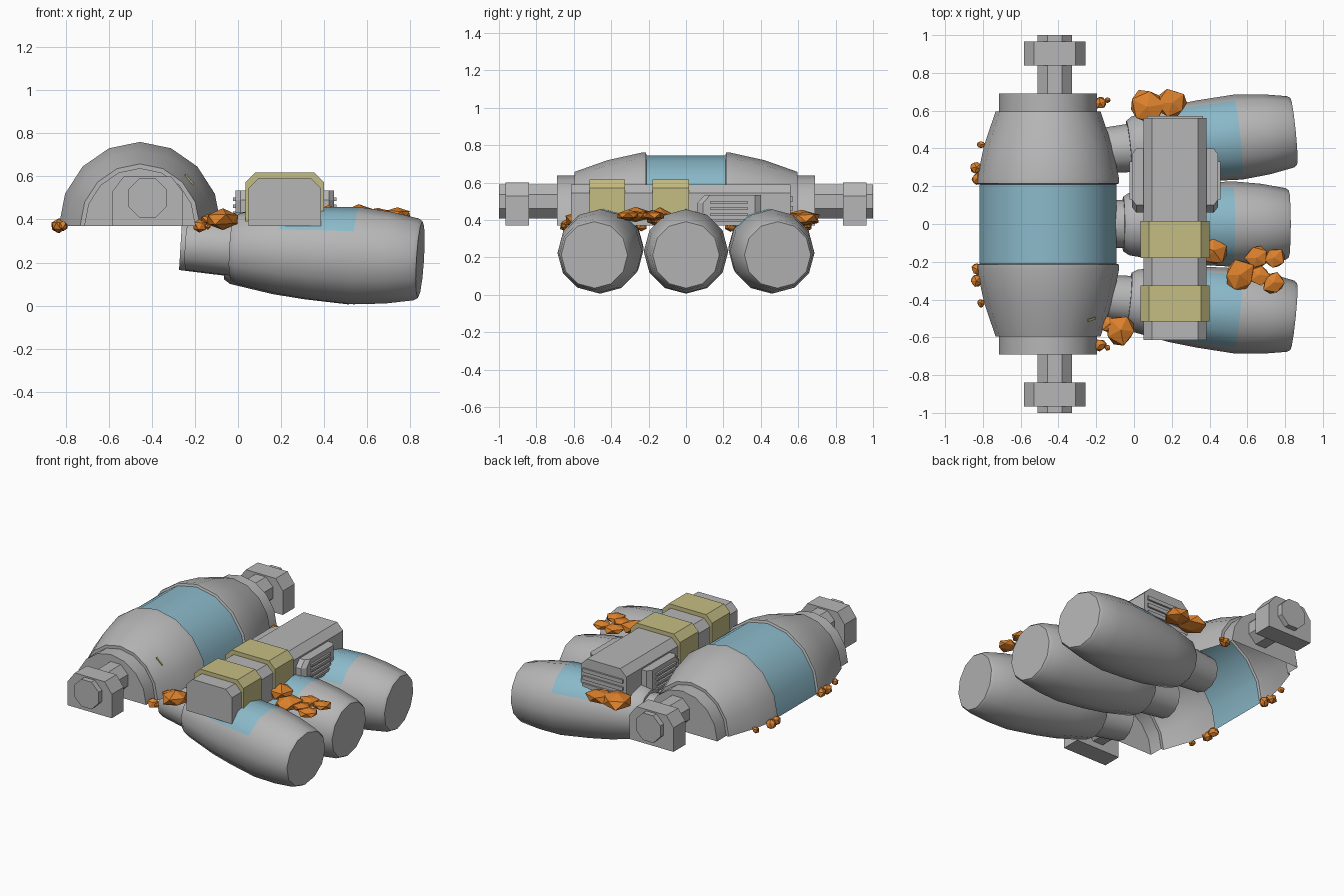
import bpy, bmesh, math, random
from mathutils import Vector, Matrix

random.seed(4)
cube = bpy.data.objects.get("Cube")
if cube:
    bpy.data.objects.remove(cube)


def material(name, rgb):
    m = bpy.data.materials.new(name)
    m.use_nodes = True
    m.diffuse_color = (*rgb, 1)
    m.node_tree.nodes["Principled BSDF"].inputs["Base Color"].default_value = (*rgb, 1)
    return m


GRAY = material("hull gray", (0.47, 0.47, 0.47))
BLUE = material("panel blue", (0.26, 0.49, 0.59))
OLIVE = material("strap olive", (0.56, 0.51, 0.23))
ORANGE = material("crystal orange", (0.72, 0.22, 0.025))


def finish(name, bm, mats, smooth=None):
    mesh = bpy.data.meshes.new(name)
    bmesh.ops.recalc_face_normals(bm, faces=bm.faces)
    bm.to_mesh(mesh)
    bm.free()
    for m in mats:
        mesh.materials.append(m)
    if smooth:
        for p in mesh.polygons:
            p.use_smooth = True
        mesh.set_sharp_from_angle(angle=math.radians(smooth))
    ob = bpy.data.objects.new(name, mesh)
    bpy.context.collection.objects.link(ob)
    return ob


def loft(name, rings, mats, closed=True, rule=None, smooth=None):
    """Skin a list of equal-length rings; rule(segment, side) gives the material."""
    bm = bmesh.new()
    rows = [[bm.verts.new(p) for p in ring] for ring in rings]
    n = len(rows[0])
    for i, (a, b) in enumerate(zip(rows, rows[1:])):
        for j in range(n if closed else n - 1):
            k = (j + 1) % n
            f = bm.faces.new((a[j], a[k], b[k], b[j]))
            f.material_index = rule(i, j) if rule else 0
    bm.faces.new(rows[0])
    bm.faces.new(rows[-1])
    return finish(name, bm, mats, smooth)


def prism(name, outline, y0, y1, mat=GRAY):
    """Extrude an x-z outline along y."""
    return loft(name, [[(x, y, z) for x, z in outline] for y in (y0, y1)], [mat])


def box(name, x0, x1, y0, y1, z0, z1, mat=GRAY):
    return prism(name, [(x0, z0), (x1, z0), (x1, z1), (x0, z1)], y0, y1, mat)


BASE = 0.37

# Half-round drum, open below, with a blue middle band and raised rims
half = [(0.21, 0.375), (0.215, 0.39), (0.24, 0.39), (0.42, 0.35),
        (0.595, 0.288), (0.595, 0.268), (0.69, 0.268)]
stations = [(-y, r) for y, r in reversed(half)] + half


def arch(y, r):
    return [(-0.455 + 0.965 * r * math.cos(math.pi * k / 8), y,
             BASE + r * math.sin(math.pi * k / 8)) for k in range(9)]


loft("drum", [arch(y, r) for y, r in stations], [GRAY, BLUE], closed=False,
     rule=lambda i, j: int(i == len(half) - 1), smooth=30)

# Axle stubs and their bearing blocks
block = [(-0.583, BASE), (-0.583, 0.53), (-0.53, 0.6),
         (-0.31, 0.6), (-0.257, 0.53), (-0.257, BASE)]
octagon = [(-0.42 + 0.098 * math.cos(math.pi * (k + 0.5) / 4),
            0.5 + 0.098 * math.sin(math.pi * (k + 0.5) / 4)) for k in range(8)]
for side, word in ((-1, "front"), (1, "back")):
    prism(word + "_axle", octagon, side * 0.68, side)
    prism(word + "_axle_block", block, side * 0.84, side * 0.965)

# Small marking on the drum
mark = box("drum_marking", -0.03, 0.03, -0.006, 0.006, -0.004, 0.004, OLIVE)
mark.location = (-0.225, -0.505, 0.585)
mark.rotation_euler = (0.25, 0.85, 0.3)

# Long casing with two wider strap sections, open below
plain, strap = (0.168, 0.59), (0.183, 0.617)
cuts = [(-0.615, plain), (-0.515, plain), (-0.515, strap), (-0.325, strap),
        (-0.325, plain), (-0.18, plain), (-0.18, strap), (0.015, strap),
        (0.015, plain), (0.56, plain)]


def casing(y, size):
    w, top = size
    pts = [(-w, BASE), (-w, top - 0.045), (0.045 - w, top),
           (w - 0.045, top), (w, top - 0.045), (w, BASE)]
    return [(0.217 + x, y, z) for x, z in pts]


loft("casing", [casing(y, s) for y, s in cuts], [GRAY, OLIVE], closed=False,
     rule=lambda i, j: int(i in (1, 2, 3, 5, 6, 7)))

# Ribs on the casing's back end
for k in range(3):
    z = 0.4 + 0.05 * k
    box(f"back_rib_{k}", 0.07, 0.365, 0.55, 0.572, z, z + 0.025)

# Louvred vents on both sides of the casing
for side, word in ((-1, "right"), (1, "left")):
    def vent_ring(x, inset):
        x = 0.217 + side * x
        return [(x, 0.06 + inset, BASE), (x, 0.06 + inset, 0.49), (x, 0.1 + inset, 0.535),
                (x, 0.4 - inset, 0.535), (x, 0.4 - inset, BASE)]
    loft(word + "_vent", [vent_ring(0.15, 0), vent_ring(0.205, 0),
                          vent_ring(0.228, 0.03)], [GRAY])
    for k in range(4):
        z = 0.39 + 0.032 * k
        xs = sorted(0.217 + side * d for d in (0.22, 0.24))
        box(f"{word}_louvre_{k}", *xs, 0.13, 0.33, z, z + 0.016)

# Three barrel tanks, fanned out, each with a blue panel on top
profile = [(-0.74, 0.115), (-0.53, 0.128), (-0.53, 0.145), (-0.5, 0.165), (-0.3, 0.2),
           (-0.15, 0.215), (0.05, 0.226), (0.2, 0.213), (0.33, 0.19), (0.348, 0.178)]
for word, y, x in (("front", -0.455, 0.5), ("middle", 0, 0.472), ("back", 0.455, 0.5)):
    rings = [[(t, r * math.sin(math.pi * k / 6), r * math.cos(math.pi * k / 6))
              for k in range(12)] for t, r in profile]
    tank = loft(word + "_tank", rings, [GRAY, BLUE], smooth=32,
                rule=lambda i, j: int(i in (4, 5) and j in (0, 1, 10, 11)))
    tank.location = (x, y, 0.235)
    tank.rotation_euler = (0, math.radians(3.5), 0.22 * y)


# Faceted crystal clusters
def crystals(name, lumps, z, flat):
    bm = bmesh.new()
    for x, y, r in lumps:
        spin = Matrix.Rotation(random.uniform(0, 6), 4, "Z")
        lump = bmesh.ops.create_icosphere(bm, subdivisions=1, radius=r)["verts"]
        for v in lump:
            v.co = spin @ v.co * random.uniform(0.85, 1.15)
            v.co.z *= flat
            v.co += Vector((x, y, z))
    return finish(name, bm, [ORANGE])


crystals("back_crystals", [(0.07, 0.62, 0.1), (0.2, 0.64, 0.08)], 0.41, 0.5)
crystals("front_crystals", [(-0.07, -0.56, 0.085), (-0.13, -0.53, 0.05)], 0.4, 0.55)
crystals("middle_crystals", [(0.42, -0.14, 0.085)], 0.41, 0.6)
crystals("tank_crystals", [(0.56, -0.27, 0.09), (0.65, -0.18, 0.065), (0.74, -0.18, 0.06),
                           (0.74, -0.31, 0.065), (0.66, -0.27, 0.06)], 0.425, 0.45)
for side, word in ((-1, "front"), (1, "back")):
    crystals(word + "_drum_crystals",
             [(x, side * y, r) for x, y, r in
              ((-0.83, 0.24, 0.033), (-0.835, 0.3, 0.034), (-0.81, 0.42, 0.022),
               (-0.18, 0.64, 0.035), (-0.14, 0.655, 0.016))], 0.37, 1)
